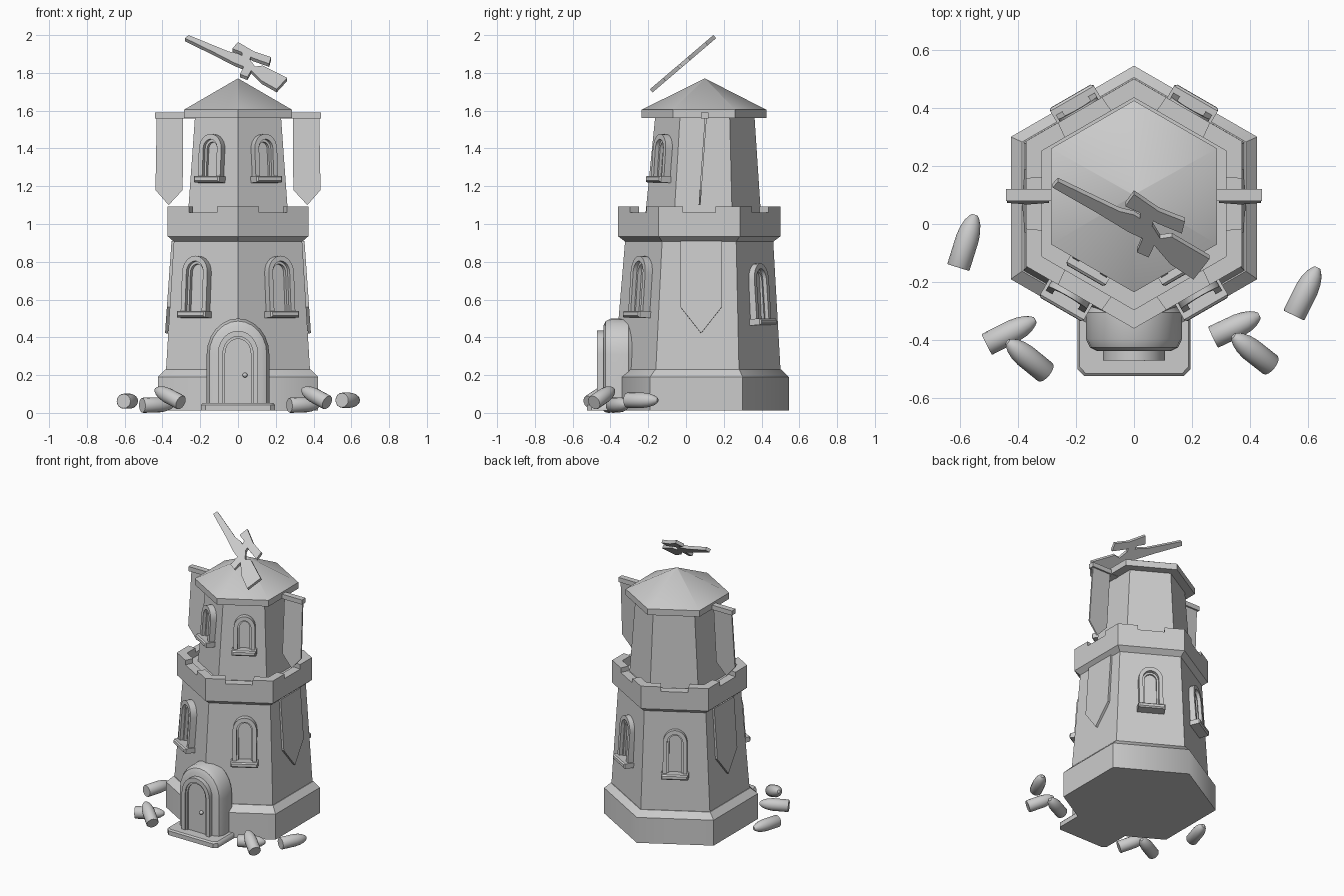
import bpy, bmesh
from math import sin, cos, pi, radians
from mathutils import Vector, Matrix

if "Cube" in bpy.data.objects:
    bpy.data.objects.remove(bpy.data.objects["Cube"])

stone = bpy.data.materials.new("stone_grey")
stone.use_nodes = True
GREY = (0.6, 0.6, 0.6, 1)
stone.diffuse_color = GREY
stone.node_tree.nodes["Principled BSDF"].inputs["Base Color"].default_value = GREY
parts = []


def loft(name, loops, closed=False, matrix=None):
    """Skin a list of equal point loops; cap the ends unless closed into a ring."""
    bm = bmesh.new()
    rows = [[bm.verts.new(p) for p in loop] for loop in loops]
    n = len(rows[0])
    pairs = list(zip(rows, rows[1:])) + ([(rows[-1], rows[0])] if closed else [])
    for a, b in pairs:
        for i in range(n):
            j = (i + 1) % n
            bm.faces.new((a[i], a[j], b[j], b[i]))
    if not closed:
        bm.faces.new(rows[0][::-1])
        bm.faces.new(rows[-1])
    bmesh.ops.recalc_face_normals(bm, faces=bm.faces)
    mesh = bpy.data.meshes.new(name)
    bm.to_mesh(mesh)
    bm.free()
    mesh.materials.append(stone)
    ob = bpy.data.objects.new(name, mesh)
    if matrix:
        ob.matrix_world = matrix
    bpy.context.collection.objects.link(ob)
    parts.append(ob)
    return ob


def hexagon(r, cy, z):
    return [Vector((r * sin(i * pi / 3), cy - r * cos(i * pi / 3), z)) for i in range(6)]


def flat(points, z):
    return [(x, y, z) for x, y in points]


def prism(name, points, z0, z1, matrix=None):
    return loft(name, [flat(points, z0), flat(points, z1)], matrix=matrix)


def arch(half, top, bottom=0, rise=1.15, steps=12):
    """Outline of an arched opening, from bottom right round to bottom left."""
    spring = top - half * rise
    curve = [(half * cos(pi * i / steps), spring + half * rise * sin(pi * i / steps))
             for i in range(steps + 1)]
    return [(half, bottom)] + curve + [(-half, bottom)]


def arch_ring(name, outer, inner, z0, z1, matrix):
    loft(name, [flat(outer, z0), flat(outer, z1), flat(inner, z1), flat(inner, z0)], True, matrix)


def box(x0, x1, y0, y1):
    return [(x0, y0), (x1, y0), (x1, y1), (x0, y1)]


def wall_matrix(angle, apothem, cy, z, shift=0, tilt=0.07):
    """Local x along the wall, y up the wall, z outward; angle is measured from the front."""
    out = Vector((sin(angle), -cos(angle), 0))
    along = Vector((cos(angle), sin(angle), 0))
    up = (Vector((0, 0, 1)) - out * tilt).normalized()
    normal = along.cross(up)
    m = Matrix((along, up, normal)).transposed().to_4x4()
    m.translation = out * apothem + along * shift + Vector((0, cy, z))
    return m


# Tower storeys
base = loft("base", [hexagon(0.49, 0.055, 0.012), hexagon(0.49, 0.055, 0.19),
                     hexagon(0.445, 0.06, 0.23)])
loft("lower_storey", [hexagon(0.442, 0.06, 0.2), hexagon(0.39, 0.07, 0.94)])
loft("upper_storey", [hexagon(0.31, 0.09, 1.0), hexagon(0.262, 0.1, 1.58)])

# Battlement: walkway, parapet and corner merlons
RO, RI, BY = 0.43, 0.365, 0.07
loft("walkway", [hexagon(0.39, BY, 0.905), hexagon(RO, BY, 0.935), hexagon(RO, BY, 1.03)])
loft("parapet", [hexagon(RO, BY, 1.0), hexagon(RO, BY, 1.06),
                 hexagon(RI, BY, 1.06), hexagon(RI, BY, 1.0)], True)
for i in range(6):
    o, n = hexagon(RO, BY, 0), hexagon(RI, BY, 0)
    a, b = (i - 1) % 6, (i + 1) % 6
    outline = [o[i].lerp(o[a], 0.3), o[i], o[i].lerp(o[b], 0.3),
               n[i].lerp(n[b], 0.25), n[i], n[i].lerp(n[a], 0.25)]
    prism(f"merlon_{i + 1}", [(p.x, p.y) for p in outline], 1.06, 1.092)

# Roof with an upright eave band
loft("roof", [hexagon(0.33, 0.095, 1.562), hexagon(0.33, 0.095, 1.605),
              hexagon(0.002, 0.1, 1.77)])


# Arched windows with sills
def window(name, matrix, half, height):
    arch_ring(name + "_frame", arch(half, height), arch(half - 0.026, height - 0.028),
              -0.02, 0.04, matrix)
    arch_ring(name + "_inner_frame", arch(half - 0.024, height - 0.026),
              arch(half - 0.038, height - 0.042), -0.02, 0.018, matrix)
    s = half + 0.01
    loft(name + "_sill", [flat(box(-s, s, -0.008, 0.026), -0.02),
                          flat(box(-s, s, -0.008, 0.026), 0.062),
                          flat(box(-s + 0.008, s - 0.008, 0, 0.018), 0.07)], matrix=matrix)


for side, word in ((1, "left"), (-1, "right")):
    window(f"lower_front_{word}_window",
           wall_matrix(side * pi / 6, 0.366, 0.063, 0.51, side * 0.04), 0.077, 0.32)
    window(f"lower_back_{word}_window",
           wall_matrix(side * pi * 5 / 6, 0.366, 0.063, 0.47), 0.077, 0.32)
    window(f"upper_front_{word}_window",
           wall_matrix(side * pi / 6, 0.251, 0.095, 1.225, side * 0.01), 0.068, 0.25)

    # Wall banner lying on the side face
    tab = [(-0.11, 0), (0.11, 0), (0.11, -0.35), (0, -0.49), (-0.11, -0.35)]
    prism(f"{word}_wall_banner", tab, -0.004, 0.012,
          wall_matrix(side * pi / 2, 0.34, 0.08, 0.91))

    # Hanging flag on a short pole
    flag = [(0.29, 1.57), (0.43, 1.57), (0.437, 1.18), (0.367, 1.1), (0.293, 1.18)]
    loft(f"{word}_flag", [[(side * x, 0.105 + (z - 1.57) * 0.07 + d, z) for x, z in flag]
                          for d in (-0.005, 0.005)])
    loft(f"{word}_flag_pole", [[(side * x, 0.1 + y, 1.575 + z) for y, z in
                                box(-0.02, 0.02, -0.016, 0.016)] for x in (0.2, 0.44)])

# Porch, door and step
front = wall_matrix(0, 0, 0, 0, tilt=0)
porch = [(0.2, 0.03), (0.275, 0.025), (0.305, 0), (0.395, 0), (0.425, 0.014), (0.438, 0.04)]
loft("porch", [flat(arch(0.166 - i, 0.5 - i, 0.012), y) for y, i in porch], matrix=front)
arch_ring("door_frame", arch(0.107, 0.435, 0.04), arch(0.08, 0.405, 0.04), 0.42, 0.47, front)
prism("door", arch(0.068, 0.392, 0.04), 0.42, 0.45, front)
arch_ring("door_inner_frame", arch(0.082, 0.407, 0.04), arch(0.068, 0.392, 0.04),
          0.42, 0.46, front)
step = [(-0.195, -0.25), (-0.195, -0.5), (-0.172, -0.523), (0.172, -0.523),
        (0.195, -0.5), (0.195, -0.25)]
loft("door_step", [flat(step, 0.012), flat(step, 0.042),
                   [(x * 0.96, y * 0.985, 0.052) for x, y in step]])
bpy.ops.mesh.primitive_uv_sphere_add(segments=12, ring_count=8, radius=0.013,
                                     location=(0.037, -0.458, 0.2))
knob = bpy.context.object
knob.name = "door_knob"
knob.data.materials.append(stone)
parts.append(knob)

# Bullets scattered round the base: tail point and tip point
PROFILE = [(0, 0.94), (0.02, 1), (0.55, 1), (0.72, 0.9), (0.86, 0.7), (0.95, 0.46), (1, 0.25)]
bullets = [((-0.605, -0.15, 0.062), (-0.548, 0.032, 0.062)),
           ((-0.507, -0.415, 0.04), (-0.34, -0.33, 0.045)),
           ((-0.303, -0.512, 0.055), (-0.435, -0.405, 0.125)),
           ((0.272, -0.39, 0.04), (0.432, -0.315, 0.045)),
           ((0.472, -0.487, 0.055), (0.342, -0.385, 0.125)),
           ((0.55, -0.315, 0.067), (0.632, -0.15, 0.067))]
for k, (tail, tip) in enumerate(bullets):
    tail, axis = Vector(tail), Vector(tip) - Vector(tail)
    m = Matrix.Translation(tail) @ axis.to_track_quat('Z', 'Y').to_matrix().to_4x4()
    loft(f"bullet_{k + 1}", [[(0.04 * r * cos(a * pi / 8), 0.04 * r * sin(a * pi / 8),
                               t * axis.length) for a in range(16)] for t, r in PROFILE], matrix=m)


# Rifle cut from a flat board, leaning back above the roof
def board(name, outline):
    def place(x, z, d):
        return (x, (z - 1.7) / 0.853 - 0.19 - 0.65 * d, z + 0.76 * d)
    loft(name, [[place(x, z, d) for x, z in outline] for d in (-0.011, 0.011)])


board("rifle_body", [
    (-0.28, 1.975), (-0.262, 1.992), (-0.05, 1.905), (0, 1.895), (0.065, 1.86),
    (0.09, 1.825), (0.13, 1.83), (0.26, 1.765), (0.205, 1.705), (0.125, 1.75),
    (0.07, 1.805), (0.05, 1.77), (0.01, 1.785), (0.03, 1.825), (-0.02, 1.845), (-0.13, 1.902)])
board("rifle_scope", [(-0.03, 1.92), (0, 1.955), (0.085, 1.905), (0.175, 1.875),
                      (0.165, 1.84), (0.08, 1.87), (0.03, 1.897)])
board("rifle_scope_mount", [(0.02, 1.91), (0.07, 1.885), (0.06, 1.855), (0.02, 1.87)])

# Shading: soft curves, crisp corners; the base blends round its front and back corners
bpy.ops.object.select_all(action='DESELECT')
for ob in parts:
    ob.select_set(True)
bpy.context.view_layer.objects.active = base
bpy.ops.object.shade_smooth_by_angle(angle=radians(38))
for e in base.data.edges:
    p, q = (base.data.vertices[v].co for v in e.vertices)
    if abs(p.x) + abs(q.x) < 0.01 and min(p.z, q.z) < 0.2:
        e.use_edge_sharp = False
